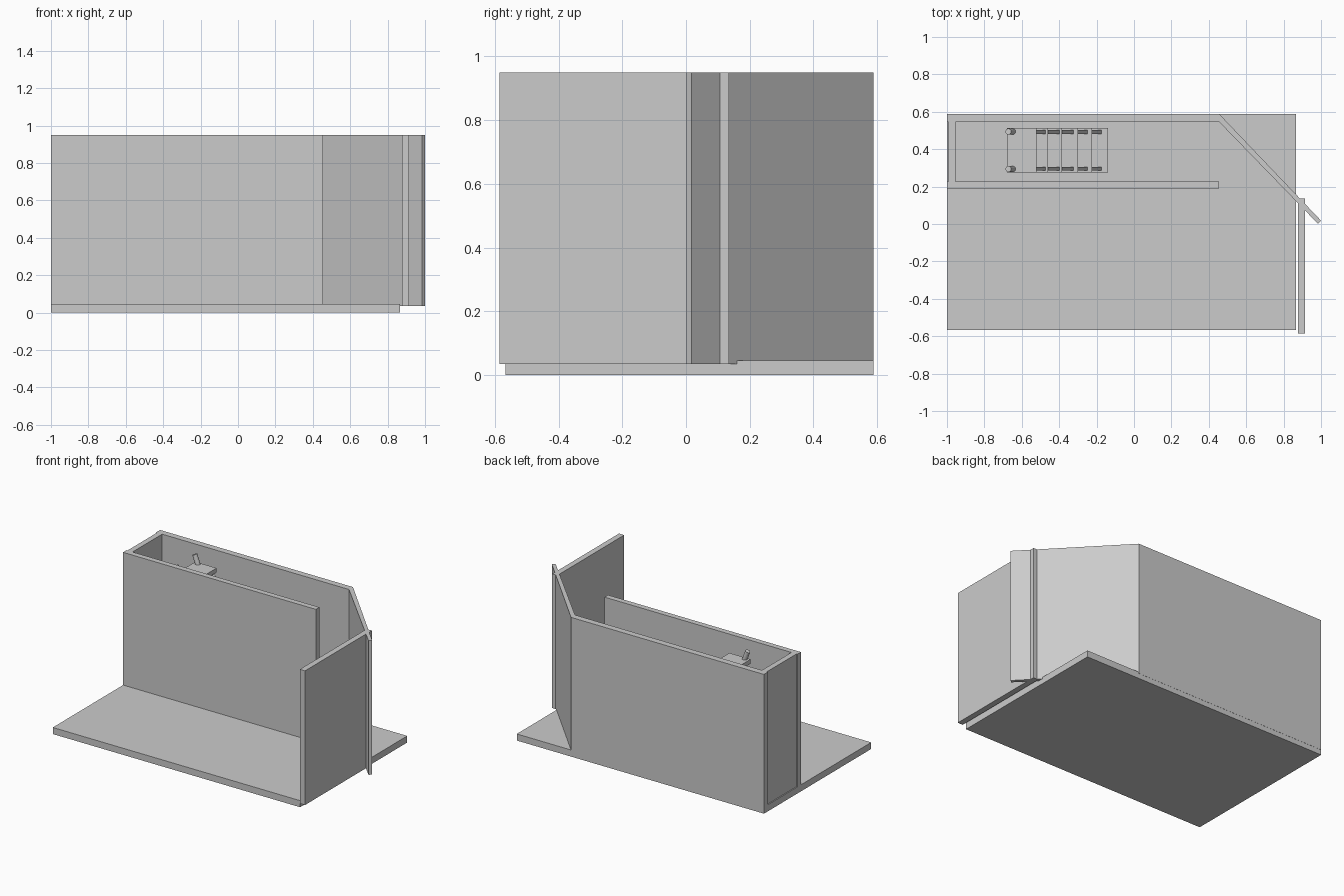
import bpy, bmesh
from mathutils import Vector

if "Cube" in bpy.data.objects:
    bpy.data.objects.remove(bpy.data.objects["Cube"])

grey = bpy.data.materials.new("plain_grey")
grey.diffuse_color = (0.6, 0.6, 0.6, 1)
grey.use_nodes = True
grey.node_tree.nodes["Principled BSDF"].inputs["Base Color"].default_value = grey.diffuse_color


def finish(name, bm):
    bmesh.ops.recalc_face_normals(bm, faces=bm.faces)
    mesh = bpy.data.meshes.new(name)
    bm.to_mesh(mesh)
    bm.free()
    mesh.materials.append(grey)
    ob = bpy.data.objects.new(name, mesh)
    bpy.context.collection.objects.link(ob)
    return ob


def extrude(name, points, offset):
    """Extrude a flat outline along an offset vector."""
    bm = bmesh.new()
    face = bm.faces.new([bm.verts.new(p) for p in points])
    res = bmesh.ops.extrude_face_region(bm, geom=[face])
    verts = [g for g in res["geom"] if isinstance(g, bmesh.types.BMVert)]
    bmesh.ops.translate(bm, verts=verts, vec=offset)
    return finish(name, bm)


def plan(name, outline, z0, z1):
    return extrude(name, [(x, y, z0) for x, y in outline], (0, 0, z1 - z0))


def box(name, x0, x1, y0, y1, z0, z1):
    return plan(name, [(x0, y0), (x1, y0), (x1, y1), (x0, y1)], z0, z1)


def rod(name, a, b, radius):
    a, b = Vector(a), Vector(b)
    bm = bmesh.new()
    bmesh.ops.create_cone(bm, cap_ends=True, segments=16, radius1=radius,
                          radius2=radius, depth=(b - a).length)
    bm.transform((b - a).to_track_quat('Z', 'Y').to_matrix().to_4x4())
    bmesh.ops.translate(bm, verts=bm.verts, vec=(a + b) / 2)
    return finish(name, bm)


BOTTOM, TOP = 0.035, 0.95

# Floor
box("floor", -1.0, 0.865, -0.567, 0.588, 0.0, 0.045)

# Walls of the long corridor
box("back_wall", -1.0, 0.455, 0.546, 0.589, BOTTOM, TOP)
box("corridor_front_wall", -1.0, 0.455, 0.19, 0.228, BOTTOM, TOP)
box("left_wall", -0.993, -0.955, 0.228, 0.546, BOTTOM, TOP)

# Angled wall and right wall
plan("angled_wall", [(0.455, 0.589), (1.0, 0.018), (0.983, 0.002), (0.455, 0.546)],
     BOTTOM, TOP)
box("right_wall", 0.876, 0.915, -0.585, 0.135, BOTTOM, TOP)

# Stairs climbing to a platform inside the corridor
Y0, Y1 = 0.275, 0.512
box("stair_platform", -0.68, -0.52, Y0, Y1, 0.818, 0.848)
edges = [-0.52, -0.46, -0.385, -0.30, -0.225, -0.14]
for i in range(5):
    z = 0.848 - 0.135 * (i + 1)
    box(f"stair_tread_{i + 1}", edges[i], edges[i + 1], Y0, Y1, z - 0.03, z)

# Sloping side beams below the treads
for side, y in (("front", Y0 + 0.01), ("back", Y1 - 0.03)):
    extrude(f"stair_beam_{side}",
            [(-0.56, y, 0.82), (-0.52, y, 0.80), (-0.15, y, 0.13),
             (-0.15, y, 0.045), (-0.19, y, 0.045)], (0, 0.02, 0))

# Tilted handles on the platform
for side, y in (("front", 0.294), ("back", 0.494)):
    rod(f"handle_{side}", (-0.645, y, 0.835), (-0.672, y, 0.908), 0.016)
